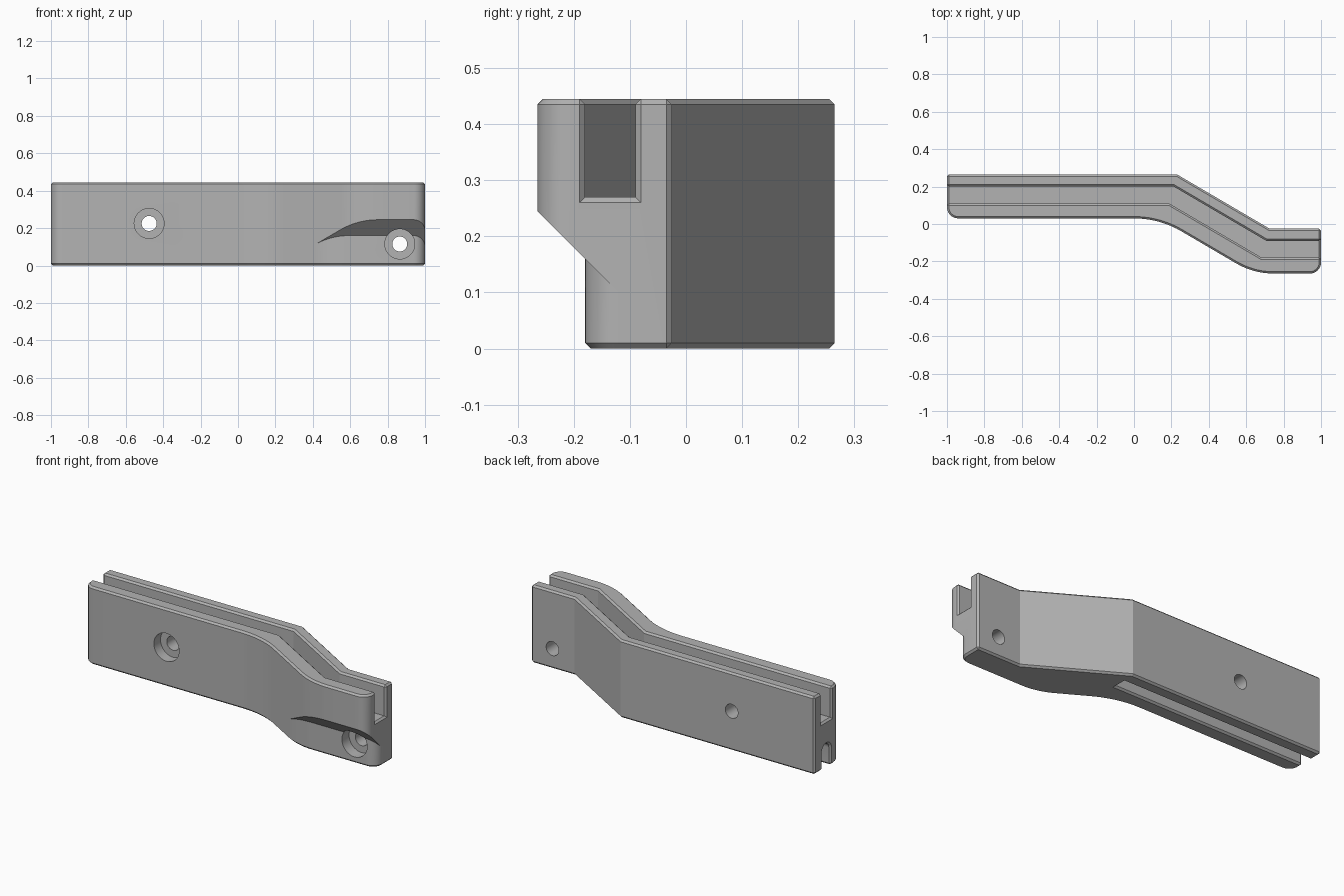
import bpy, bmesh, math
from math import sin, cos, radians

cube = bpy.data.objects.get("Cube")
if cube:
    bpy.data.objects.remove(cube, do_unlink=True)

H = 0.445                 # body height
BEND = math.atan2(0.29, 0.495)
CHAMFER = 0.01


def arc(cx, cy, r, a0, a1, n):
    """Points along an arc, angles in degrees."""
    angles = [radians(a0 + (a1 - a0) * i / n) for i in range(n + 1)]
    return [(cx + r * cos(a), cy + r * sin(a)) for a in angles]


def prism(name, points, place, low, high):
    """Sweep a closed profile; place(u, v, w) gives the 3D position."""
    bm = bmesh.new()
    a = [bm.verts.new(place(u, v, low(u, v))) for u, v in points]
    b = [bm.verts.new(place(u, v, high(u, v))) for u, v in points]
    bm.faces.new(a)
    bm.faces.new(b)
    n = len(points)
    for i in range(n):
        j = (i + 1) % n
        bm.faces.new((a[i], a[j], b[j], b[i]))
    bmesh.ops.recalc_face_normals(bm, faces=bm.faces)
    mesh = bpy.data.meshes.new(name)
    bm.to_mesh(mesh)
    bm.free()
    obj = bpy.data.objects.new(name, mesh)
    bpy.context.collection.objects.link(obj)
    return obj


def plan(name, points, z0, z1):
    top = z1 if callable(z1) else (lambda u, v: z1)
    return prism(name, points, lambda u, v, w: (u, v, w), lambda u, v: z0, top)


def cut(target, cutter):
    cutter.hide_render = True
    mod = target.modifiers.new("cut", 'BOOLEAN')
    mod.operation = 'DIFFERENCE'
    mod.solver = 'EXACT'
    mod.object = cutter
    bpy.context.view_layer.objects.active = target
    bpy.ops.object.modifier_apply(modifier=mod.name)
    bpy.data.objects.remove(cutter, do_unlink=True)


def back_line(d):
    """Back edge of the body moved forward by d, running left to right."""
    k = d * math.tan(BEND / 2)
    return [(0.23 - k, 0.265 - d), (0.725 - k, -0.025 - d)]


# Main body: bent bar with a smooth S-shaped front
deg = math.degrees(BEND)
slope = math.tan(BEND)
R1, R2, RC = 0.5, 0.4, 0.06
first = arc(0, 0.03 - R1, R1, 90, 90 - deg, 10)
x1, y1 = first[-1]
y2 = -0.265 + R2 * (1 - cos(BEND))
x2 = x1 + (y1 - y2) / slope
second = arc(x2 + R2 * sin(BEND), -0.265 + R2, R2, 270 - deg, 270, 10)
outline = (arc(-1 + RC, 0.03 + RC, RC, 180, 270, 8) + first + second
           + arc(1 - RC, -0.265 + RC, RC, 270, 360, 8)
           + [(1, -0.025)] + back_line(0)[::-1] + [(-1, 0.265)])
body = plan("rail_body", outline, 0, H)

# Lower recess at the right-hand front, with a sloping ceiling
tip_x = 0.41
tip_y = y1 - (tip_x - x1) * slope
wall = -0.18
r = (tip_y - wall) / (1 - cos(BEND))
recess = ([(tip_x - 0.02, tip_y - 0.002)]
          + arc(tip_x + r * sin(BEND), wall + r, r, 270 - deg, 270, 10)
          + arc(1 - RC, wall + RC, RC, 270, 360, 8)
          + [(1.1, wall + RC), (1.1, -0.4), (0.38, -0.4)])
cut(body, plan("recess_cutter", recess, -0.1, lambda u, v: -v - 0.02))

# Upper channel following the bend
near, far = back_line(0.065), back_line(0.155)
channel = ([(-1.1, 0.2)] + near + [(1.1, -0.09), (1.1, -0.18)]
           + far[::-1] + [(-1.1, 0.11)])
cut(body, plan("channel_cutter", channel, 0.27, 0.6))

# Lower slot with a rounded roof, only along the straight part
half, roof = 0.035, 0.135
slot = ([(0.155 - half, -0.1)] + arc(0.155, roof - half, half, 180, 0, 12)
        + [(0.155 + half, -0.1)])
cut(body, prism("slot_cutter", slot, lambda u, v, w: (w, u, v),
                lambda u, v: -1.1, lambda u, v: 0.22))

# Chamfer the rims and the channel ends
bm = bmesh.new()
bm.from_mesh(body.data)
bmesh.ops.remove_doubles(bm, verts=bm.verts, dist=0.0002)
bmesh.ops.dissolve_limit(bm, angle_limit=radians(0.5),
                         verts=bm.verts, edges=bm.edges)


def wants_chamfer(e):
    if len(e.link_faces) != 2 or e.calc_face_angle(0) < radians(40):
        return False
    p, q = (v.co for v in e.verts)

    def on(axis, value):
        return abs(p[axis] - value) < 1e-4 and abs(q[axis] - value) < 1e-4
    straight = abs(p.y - q.y) < 1e-4 or abs(p.z - q.z) < 1e-4
    return on(2, 0) or on(2, H) or on(0, -1) or (on(0, 1) and straight)


bmesh.ops.bevel(bm, geom=[e for e in bm.edges if wants_chamfer(e)],
                offset=CHAMFER, segments=1, profile=0.5,
                affect='EDGES', clamp_overlap=False)
bmesh.ops.recalc_face_normals(bm, faces=bm.faces)
bm.to_mesh(body.data)
bm.free()

# Two counterbored screw holes
for x, z, seat in ((-0.475, 0.225, 0.09), (0.865, 0.115, -0.115)):
    for radius, y_end in ((0.08, seat), (0.04, 0.5)):
        ring = arc(x, z, radius, 0, 360, 40)[:-1]
        cut(body, prism("hole_cutter", ring, lambda u, v, w: (u, w, v),
                        lambda u, v: -0.5, lambda u, v, e=y_end: e))

# Plain grey finish
grey = bpy.data.materials.new("plain grey")
grey.use_nodes = True
colour = (0.45, 0.45, 0.45, 1)
grey.diffuse_color = colour
grey.node_tree.nodes["Principled BSDF"].inputs["Base Color"].default_value = colour
body.data.materials.clear()
body.data.materials.append(grey)
for poly in body.data.polygons:
    poly.material_index = 0

bpy.ops.object.select_all(action='DESELECT')
body.select_set(True)
bpy.context.view_layer.objects.active = body
bpy.ops.object.shade_smooth_by_angle(angle=radians(20))
